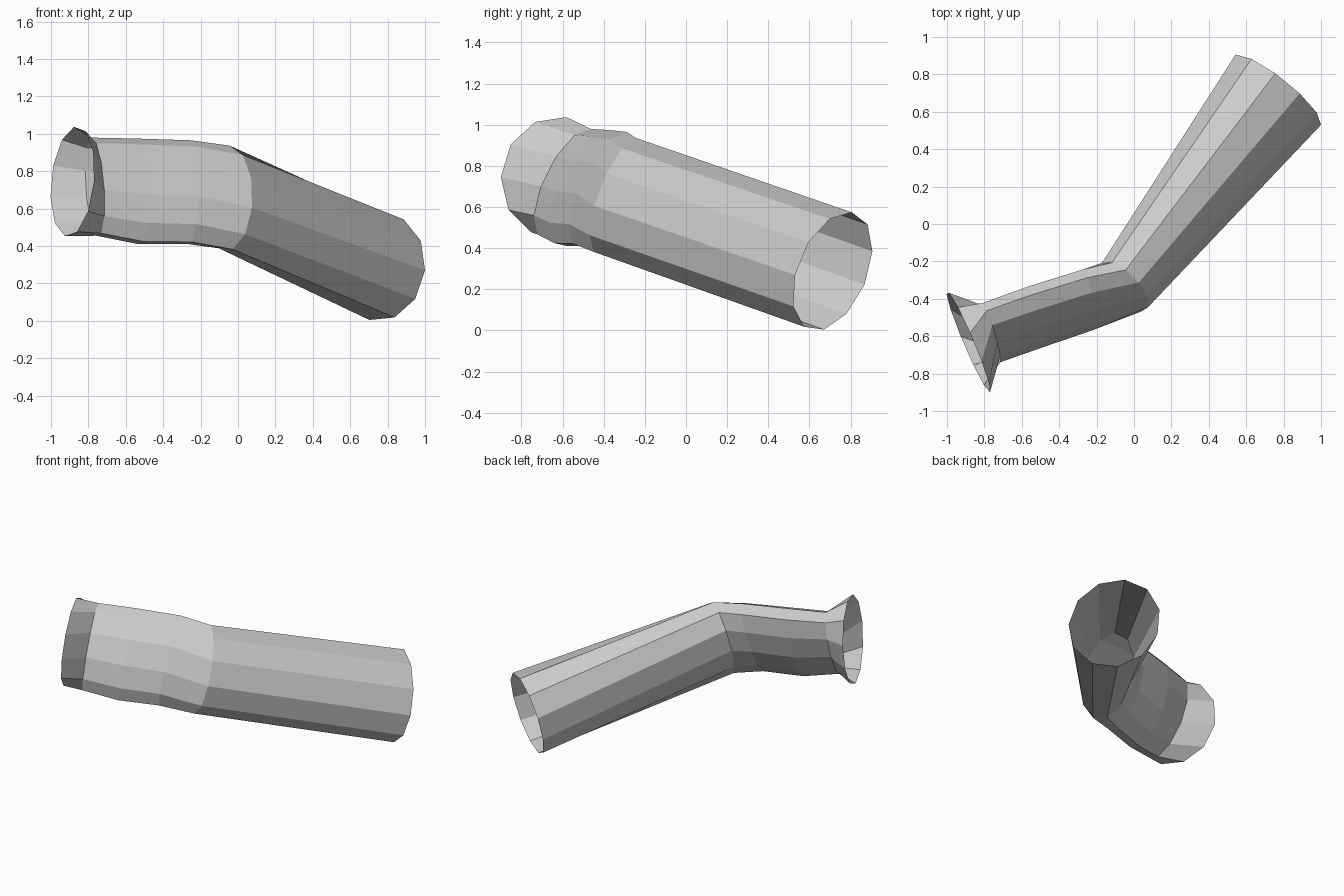
import bpy, bmesh, math
from mathutils import Vector

if "Cube" in bpy.data.objects:
    bpy.data.objects.remove(bpy.data.objects["Cube"])

SIDES = 11

# Cross-sections along the bent tube: centre, outward half-axis, upward half-axis
RINGS = [
    ((-.885, -.63, .745), (.115, -.27, 0), (.025, .01, .295)),       # flared mouth
    ((-.765, -.58, .715), (.05, -.125, -.015), (-.015, .10, .265)),  # neck
    ((-.53, -.495, .69), (.05, -.13, -.015), (-.005, .10, .285)),
    ((-.255, -.405, .685), (.045, -.13, -.02), (.01, .10, .28)),
    ((-.055, -.335, .655), (.13, -.11, -.05), (.03, .075, .277)),    # elbow
    ((.763, .712, .287), (.237, -.182, -.017), (.027, .068, .288)),  # far opening
]


def ring_points(centre, out, up):
    c, o, u = Vector(centre), Vector(out), Vector(up)
    for i in range(SIDES):
        a = 2 * math.pi * i / SIDES
        yield c + o * math.cos(a) + u * math.sin(a)


# Skin the open-ended tube
bm = bmesh.new()
loops = [[bm.verts.new(p) for p in ring_points(*r)] for r in RINGS]
for a, b in zip(loops, loops[1:]):
    for i in range(SIDES):
        j = (i + 1) % SIDES
        bm.faces.new((a[i], a[j], b[j], b[i]))
bmesh.ops.recalc_face_normals(bm, faces=bm.faces)

mesh = bpy.data.meshes.new("bent_tube")
bm.to_mesh(mesh)
bm.free()
tube = bpy.data.objects.new("bent_tube", mesh)
bpy.context.collection.objects.link(tube)
